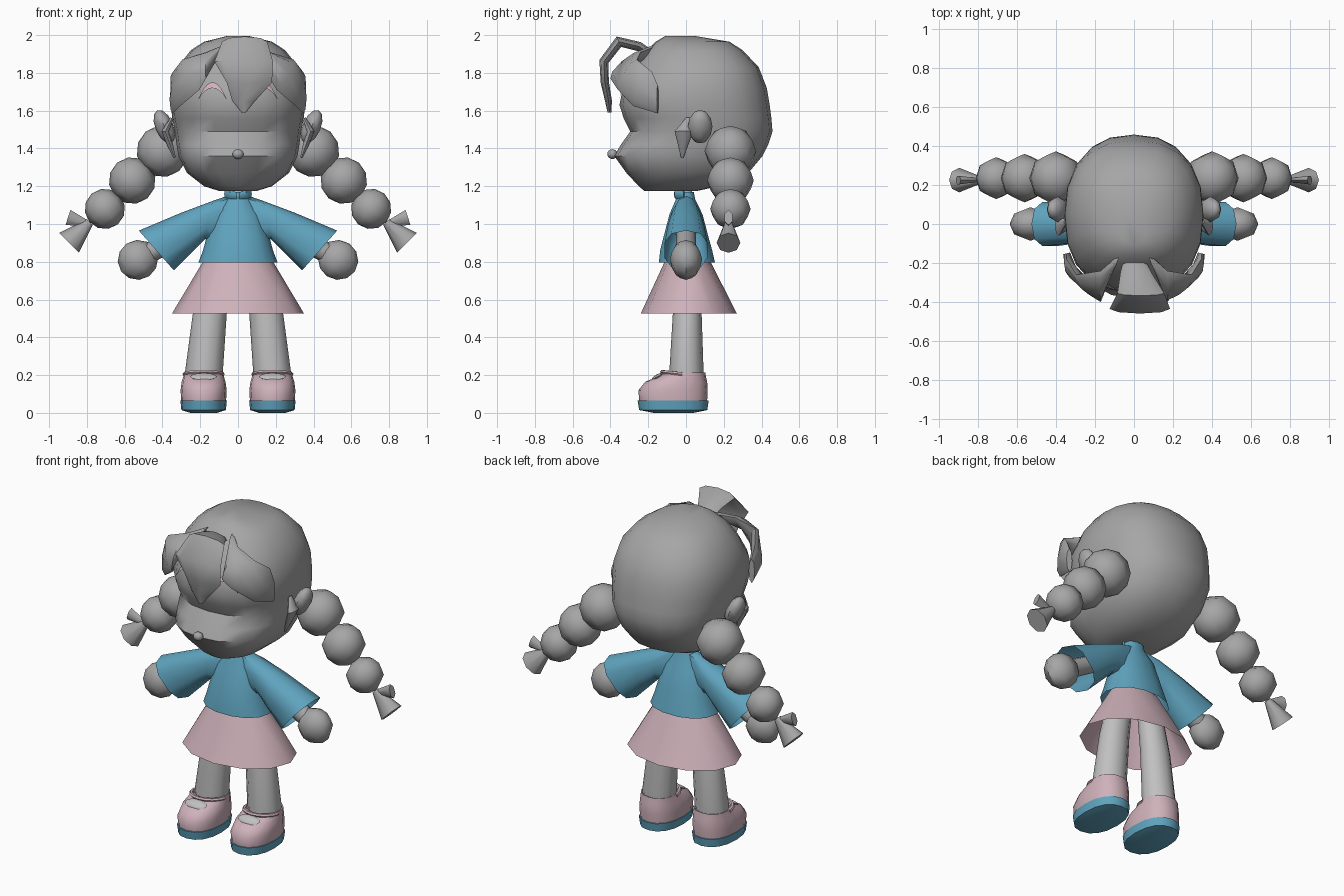
import bpy, bmesh, math
from mathutils import Vector, Matrix

if "Cube" in bpy.data.objects:
    bpy.data.objects.remove(bpy.data.objects["Cube"])


def material(name, rgb):
    m = bpy.data.materials.new(name)
    m.diffuse_color = (*rgb, 1)
    m.use_nodes = True
    m.node_tree.nodes["Principled BSDF"].inputs["Base Color"].default_value = m.diffuse_color
    return m


GREY = material("mid_grey", (0.38, 0.38, 0.38))
PALE = material("pale_grey", (0.53, 0.53, 0.53))
BLUE = material("teal_blue", (0.115, 0.37, 0.52))
PINK = material("dusty_pink", (0.62, 0.44, 0.49))


def finish(name, bm, mat):
    bmesh.ops.recalc_face_normals(bm, faces=bm.faces)
    mesh = bpy.data.meshes.new(name)
    bm.to_mesh(mesh)
    bm.free()
    mesh.materials.append(mat)
    ob = bpy.data.objects.new(name, mesh)
    bpy.context.collection.objects.link(ob)
    return ob


def skin(name, rings, mat, cap_start=True, cap_end=True):
    """Join closed rings of points into one surface."""
    bm = bmesh.new()
    loops = [[bm.verts.new(p) for p in r] for r in rings]
    n = len(loops[0])
    for a, b in zip(loops, loops[1:]):
        for i in range(n):
            j = (i + 1) % n
            bm.faces.new((a[i], a[j], b[j], b[i]))
    if cap_start:
        bm.faces.new(loops[0])
    if cap_end:
        bm.faces.new(loops[-1])
    return finish(name, bm, mat)


def power(v, p):
    return math.copysign(abs(v) ** (2 / p), v)


def loft(name, rows, mat, sides=16, p=2.0, cap_start=True, cap_end=True):
    """Rows are (z, half width, front y, back y, centre x)."""
    rings = []
    for z, hx, yf, yb, cx in rows:
        ring = []
        for i in range(sides):
            a = 2 * math.pi * i / sides
            ring.append((cx + hx * power(math.cos(a), p),
                         (yf + yb) / 2 + (yb - yf) / 2 * power(math.sin(a), p), z))
        rings.append(ring)
    return skin(name, rings, mat, cap_start, cap_end)


def lock(name, rows, mat, s=1):
    """Flat hair lock; rows are (centre, width vector, thickness)."""
    flip = Vector((s, 1, 1))
    cs = [Vector(r[0]) * flip for r in rows]
    rings = []
    for i, (_, w, t) in enumerate(rows):
        w = Vector(w) * flip
        tangent = cs[min(i + 1, len(cs) - 1)] - cs[max(i - 1, 0)]
        nrm = tangent.cross(w).normalized() * t
        rings.append([cs[i] + w * math.cos(k * math.pi / 4) + nrm * math.sin(k * math.pi / 4)
                      for k in range(8)])
    return skin(name, rings, mat)


def ball(name, centre, radii, mat, segs=8, rings=6, rot=None):
    bm = bmesh.new()
    bmesh.ops.create_uvsphere(bm, u_segments=segs, v_segments=rings, radius=1)
    m = Matrix.Translation(centre) @ (rot or Matrix()) @ Matrix.Diagonal((*radii, 1))
    bm.transform(m)
    return finish(name, bm, mat)


def tube(name, a, b, r1, r2, mat, sides=8, flat=1.0):
    """Tapered tube from a to b, squashed along y by flat."""
    a, b = Vector(a), Vector(b)
    u = (b - a).cross(Vector((0, 1, 0))).normalized()
    v = u.cross((b - a).normalized()) * flat
    rings = [[c + (u * math.cos(k * 2 * math.pi / sides) + v * math.sin(k * 2 * math.pi / sides)) * r
              for k in range(sides)] for c, r in ((a, r1), (b, r2))]
    return skin(name, rings, mat)


# Head with pointed muzzle and recessed brow
HEAD_P = 2.35
HEAD = [(1.175, .10, -.22, .06, 0), (1.20, .18, -.25, .17, 0), (1.27, .27, -.315, .33, 0),
        (1.36, .315, -.38, .405, 0), (1.42, .325, -.345, .435, 0), (1.49, .335, -.295, .458, 0),
        (1.56, .348, -.33, .452, 0), (1.63, .356, -.352, .443, 0), (1.72, .354, -.335, .428, 0),
        (1.83, .32, -.27, .385, 0), (1.92, .25, -.21, .30, 0), (1.965, .18, -.16, .23, 0),
        (1.995, .06, -.11, .05, 0)]
loft("head", HEAD, GREY, 20, HEAD_P)
ball("nose", (0, -.39, 1.37), (.031, .027, .026), GREY, 10, 8)


def face_y(x, z):
    for a, b in zip(HEAD, HEAD[1:]):
        if a[0] <= z <= b[0]:
            t = (z - a[0]) / (b[0] - a[0])
            hx, yf, yb = (a[i] + (b[i] - a[i]) * t for i in (1, 2, 3))
            return (yf + yb) / 2 - (yb - yf) / 2 * (1 - abs(x / hx) ** HEAD_P) ** (1 / HEAD_P)
    return 0


# Centre fringe lock
lock("centre_fringe", [((0, -.17, 1.89), (.05, 0, 0), .02), ((.01, -.25, 1.94), (.08, 0, 0), .025),
                       ((.035, -.355, 1.965), (.12, 0, 0), .03), ((.03, -.435, 1.86), (.155, 0, 0), .025),
                       ((.06, -.43, 1.75), (.12, 0, 0), .022), ((.03, -.41, 1.65), (.06, 0, 0), .018),
                       ((.03, -.405, 1.59), (.012, 0, 0), .01)], GREY)

for s in (1, -1):
    side = "right" if s > 0 else "left"

    # Side fringe swept around the temple
    lock("side_fringe_" + side, [((.09, -.19, 1.92), (.01, -.03, -.02), .02),
                                 ((.17, -.32, 1.84), (0, -.08, -.07), .03),
                                 ((.25, -.31, 1.79), (-.045, -.05, -.08), .03),
                                 ((.325, -.23, 1.715), (-.02, -.05, -.09), .03),
                                 ((.345, -.15, 1.66), (0, 0, -.075), .018)], GREY, s)

    # Closed eye arc lying on the face
    bm = bmesh.new()
    prev = None
    for i in range(11):
        t = i / 10 * 2 - 1
        x = -s * (.135 - .075 * t)
        z = 1.66 + .075 * (1 - t * t)
        h = .013 * (1 - t * t) + .002
        pair = [bm.verts.new((x, face_y(x, zz) - .009, zz)) for zz in (z - h, z + h)]
        if prev:
            bm.faces.new((prev[0], pair[0], pair[1], prev[1]))
        prev = pair
    finish("eye_arc_" + side, bm, PINK)

    # Ear and the tuft in front of it
    ball("ear_" + side, (s * .39, .075, 1.515), (.048, .065, .095), GREY, 8, 6,
         Matrix.Rotation(s * .4, 4, 'Y'))
    lock("ear_tuft_" + side, [((.35, .01, 1.56), (0, .012, 0), .01), ((.385, -.01, 1.49), (0, .05, 0), .02),
                              ((.36, -.015, 1.42), (0, .028, 0), .016), ((.335, -.02, 1.35), (0, .006, 0), .006)],
         GREY, s)

    # Braid beads and tassel
    for i, (x, z, r) in enumerate([(.40, 1.385, .137), (.56, 1.23, .124), (.705, 1.08, .107)]):
        ball(f"braid_bead_{i + 1}_{side}", (s * x, .235, z), (r, r, r), GREY, 8, 6,
             Matrix.Rotation(s * .7, 4, 'Y'))
    tube("braid_tassel_" + side, (s * .785, .225, 1.01), (s * .895, .225, .90), .022, .074, GREY, 8, .85)
    tube("braid_bow_" + side, (s * .79, .225, 1.00), (s * .90, .225, 1.035), .014, .042, GREY, 6, .6)

    # Wide sleeve, open at the cuff: (top x, top z, bottom x, bottom z, half depth)
    rings = []
    for tx, tz, bx, bz, d in [(.04, 1.155, .10, .90, .05), (.14, 1.12, .175, .92, .08),
                              (.30, 1.06, .25, .845, .10), (.525, .965, .34, .755, .118)]:
        rings.append([(s * ((tx + bx) / 2 + (tx - bx) / 2 * power(math.cos(a), 2.5)),
                       d * power(math.sin(a), 2.5),
                       (tz + bz) / 2 + (tz - bz) / 2 * power(math.cos(a), 2.5))
                      for a in (k * math.pi / 5 for k in range(10))])
    skin("sleeve_" + side, rings, BLUE, False, False)

    # Arm and mitten hand
    tube("arm_" + side, (s * .20, 0, 1.0), (s * .48, 0, .84), .05, .055, GREY)
    ball("hand_" + side, (s * .53, 0, .81), (.108, .086, .105), GREY, 8, 6,
         Matrix.Rotation(s * .6, 4, 'Y'))

    # Leg
    loft("leg_" + side, [(.08, .085, -.085, .085, s * .18), (.22, .10, -.088, .093, s * .18),
                         (.52, .09, -.07, .083, s * .15), (.76, .075, -.06, .075, s * .11)], PALE, 12)

    # Shoe, sole, instep opening and strap
    cx = s * .182
    loft("shoe_" + side, [(.065, .119, -.248, .112, cx), (.12, .122, -.252, .115, cx),
                          (.165, .116, -.215, .112, cx), (.19, .108, -.155, .106, cx),
                          (.215, .102, -.11, .102, cx), (.212, .09, -.095, .095, cx)],
         PINK, 16, 2.3, True, False)
    loft("sole_" + side, [(.0, .07, -.17, .04, cx), (.015, .118, -.248, .113, cx),
                          (.065, .123, -.256, .12, cx)], BLUE, 16, 2.3)
    ball("instep_" + side, (cx, -.152, .192), (.072, .034, .012), PALE, 12, 6,
         Matrix.Rotation(.5, 4, 'X'))
    rings = []
    for k in range(9):
        a = math.pi * k / 8
        c = Vector((cx + .1 * math.cos(a), -.02 - .105 * math.sin(a), .205 + .012 * math.sin(a)))
        out = Vector((math.cos(a), -math.sin(a), 0))
        rings.append([c + out * .012 * math.cos(b) + Vector((0, 0, .011 * math.sin(b)))
                      for b in (j * math.pi / 3 for j in range(6))])
    skin("strap_" + side, rings, PINK)

    # Collar flap
    lock("collar_" + side, [((.005, -.058, 1.15), (0, -.004, .018), .006),
                            ((.04, -.055, 1.155), (0, -.004, .022), .006),
                            ((.068, -.01, 1.158), (0, 0, .02), .006)], BLUE, s)

# Neck, top and skirt
tube("neck", (0, 0, 1.08), (0, 0, 1.24), .033, .033, PALE, 10)
loft("top", [(.795, .21, -.147, .157, 0), (.86, .185, -.14, .142, 0), (.93, .167, -.122, .122, 0),
             (1.05, .125, -.09, .09, 0), (1.13, .068, -.055, .05, 0), (1.17, .06, -.045, .042, 0)],
     BLUE, 14, 2.2, False, True)
loft("skirt", [(.83, .165, -.10, .115, 0), (.79, .192, -.118, .135, 0), (.525, .35, -.24, .27, 0)],
     PINK, 12, 2.0, True, False)

# Smooth shading with sharp edges kept
for ob in bpy.context.scene.objects:
    ob.select_set(True)
    bpy.context.view_layer.objects.active = ob
bpy.ops.object.shade_smooth_by_angle(angle=math.radians(50))
